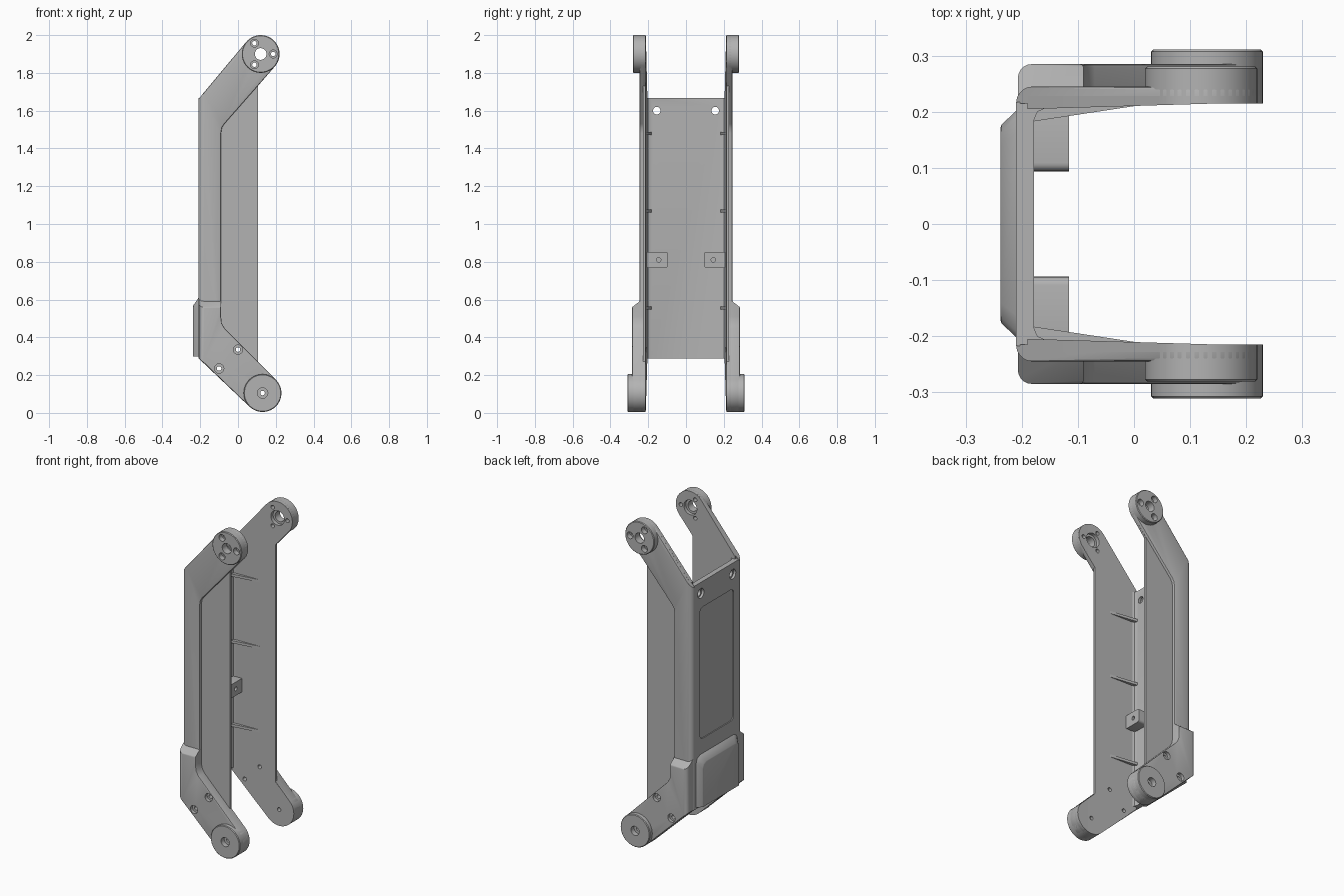
import bpy, bmesh, math

cube = bpy.data.objects.get("Cube")
if cube:
    bpy.data.objects.remove(cube, do_unlink=True)

metal = bpy.data.materials.new("satin grey")
metal.use_nodes = True
GREY = (0.45, 0.45, 0.45, 1)
metal.diffuse_color = GREY
metal.node_tree.nodes["Principled BSDF"].inputs["Base Color"].default_value = GREY

UPPER, LOWER, R = (0.12, 1.9), (0.13, 0.105), 0.1
AXES = {'x': lambda u, v, w: (w, u, v),
        'y': lambda u, v, w: (u, w, v),
        'z': lambda u, v, w: (u, v, w)}
parts = []


def arc(c, r, a0, a1, n=20):
    """Points on an arc, degrees."""
    angles = [math.radians(a0 + (a1 - a0) * i / n) for i in range(n + 1)]
    return [(c[0] + r * math.cos(a), c[1] + r * math.sin(a)) for a in angles]


def circle(c, r, n=40):
    return arc(c, r, 0, 360, n)[:-1]


def rounded(u, v, r):
    """Rounded rectangle from ranges u and v."""
    pts = []
    for cu, cv, a in ((u[1] - r, v[1] - r, 0), (u[0] + r, v[1] - r, 90),
                      (u[0] + r, v[0] + r, 180), (u[1] - r, v[0] + r, 270)):
        pts += arc((cu, cv), r, a, a + 90, 5)
    return pts


def loft(bm, axis, rings):
    """Capped solid through rings of (outline, offset)."""
    loops = [[bm.verts.new(AXES[axis](u, v, w)) for u, v in pts] for pts, w in rings]
    bm.faces.new(loops[0])
    bm.faces.new(loops[-1])
    for a, b in zip(loops, loops[1:]):
        for i in range(len(a)):
            j = (i + 1) % len(a)
            bm.faces.new((a[i], a[j], b[j], b[i]))
    return loops


def finish(bm, name, side=1):
    for v in bm.verts:
        v.co.y *= side
    bmesh.ops.recalc_face_normals(bm, faces=bm.faces)
    mesh = bpy.data.meshes.new(name)
    bm.to_mesh(mesh)
    bm.free()
    mesh.materials.append(metal)
    ob = bpy.data.objects.new(name, mesh)
    bpy.context.collection.objects.link(ob)
    return ob


def soften_cap(bm, y, width):
    """Bevel the sharp rim of the cap at height y."""
    bm.normal_update()
    rim = [e for e in bm.edges if all(abs(v.co.y - y) < 1e-4 for v in e.verts)
           and len(e.link_faces) == 2 and e.calc_face_angle(0) > 0.8]
    bmesh.ops.bevel(bm, geom=rim, offset=width, segments=2, profile=0.5, affect='EDGES')


def round_back(bm, y, width):
    """Round the long rear corner of a side part."""
    edges = [e for e in bm.edges if all(abs(v.co.y - y) < 1e-4 and v.co.x < -0.2
                                        for v in e.verts)]
    bmesh.ops.bevel(bm, geom=edges, offset=width, segments=5, profile=0.5, affect='EDGES')


def cut(objects, cutter):
    for ob in objects:
        mod = ob.modifiers.new("cut", 'BOOLEAN')
        mod.operation, mod.solver, mod.object = 'DIFFERENCE', 'EXACT', cutter
    bpy.context.view_layer.update()
    dg = bpy.context.evaluated_depsgraph_get()
    for ob in objects:
        mesh = bpy.data.meshes.new_from_object(ob.evaluated_get(dg))
        ob.modifiers.clear()
        ob.data = mesh
    bpy.data.objects.remove(cutter, do_unlink=True)


# Shared outlines of the side arms, in x and z
top_end = arc(UPPER, R, 140, -40)
low_end = arc(LOWER, R, 45, -135)
wall_shape = [(-0.19, 0.275), (-0.19, 1.685)] + top_end + [(0.105, 1.73), (0.105, 0.27)] + low_end
inner_bend = [(-0.09, 0.51), (-0.086, 0.475), (-0.07, 0.447)]
band_shape = ([(-0.21, 0.29), (-0.21, 1.66)] + top_end
              + [(-0.072, 1.53), (-0.085, 1.51), (-0.09, 1.48)] + inner_bend + low_end)
thick_shape = [(-0.207, 0.29), (-0.207, 0.61), (-0.09, 0.61)] + inner_bend + low_end

for side, label in ((1, "back"), (-1, "front")):
    # Thin web with a slightly drafted inner face
    bm = bmesh.new()
    inner, outer = loft(bm, 'y', [(wall_shape, 0.205), (wall_shape, 0.228)])
    for v in inner:
        v.co.y += 0.03 * (v.co.x + 0.18)
    wall = finish(bm, label + "_side_web", side)

    # Raised band along the rear edge and both arms
    bm = bmesh.new()
    loft(bm, 'y', [(band_shape, 0.215), (band_shape, 0.245)])
    round_back(bm, 0.245, 0.029)
    soften_cap(bm, 0.245, 0.006)
    band = finish(bm, label + "_side_band", side)

    # Thick lower arm, sloping in at its top
    bm = bmesh.new()
    _, cap = loft(bm, 'y', [(thick_shape, 0.22), (thick_shape, 0.285)])
    for v in cap:
        if v.co.z > 0.6:
            v.co.z = 0.56
    round_back(bm, 0.285, 0.025)
    soften_cap(bm, 0.285, 0.006)
    arm = finish(bm, label + "_lower_arm", side)

    # Round pivot bosses
    bosses = []
    for name, c, y in (("upper", UPPER, 0.281), ("lower", LOWER, 0.311)):
        bm = bmesh.new()
        loft(bm, 'y', [(circle(c, R), 0.22), (circle(c, R), y - 0.004),
                       (circle(c, R - 0.004), y)])
        bosses.append(finish(bm, label + "_" + name + "_boss", side))

    # Pivot and screw holes with counterbores
    bm = bmesh.new()
    loft(bm, 'y', [(circle(UPPER, 0.045), 0.15), (circle(UPPER, 0.045), 0.235),
                   (circle(UPPER, 0.031), 0.235), (circle(UPPER, 0.031), 0.4)])
    screws = [(p, 0.021, 0.25) for p in arc(UPPER, 0.066, 0, 240, 2)]
    screws += [((0.0, 0.335), 0.025, 0.265), ((-0.1, 0.235), 0.025, 0.265), (LOWER, 0.028, 0.28)]
    for c, r, y in screws:
        loft(bm, 'y', [(circle(c, 0.012, 20), 0.15), (circle(c, 0.012, 20), y),
                       (circle(c, r, 20), y), (circle(c, r, 20), 0.4)])
    cut([wall, band, arm] + bosses, finish(bm, "hole_cutter", side))
    parts += [wall, band, arm] + bosses

    # Tapered ribs in the inner corner
    for i, z in enumerate((0.555, 1.07, 1.48)):
        rib = [(-0.185, 0.182), (-0.185, 0.212), (0.0, 0.216), (0.0, 0.21)]
        bm = bmesh.new()
        loft(bm, 'z', [(rib, z - 0.008), (rib, z + 0.008)])
        parts.append(finish(bm, f"{label}_rib_{i + 1}", side))

    # Mounting tab with a blind hole
    bm = bmesh.new()
    tab = rounded((0.094, 0.215), (0.768, 0.852), 0.015)
    loft(bm, 'x', [(tab, -0.19), (tab, -0.116)])
    tab = finish(bm, label + "_mounting_tab", side)
    bm = bmesh.new()
    hole = circle((0.145, 0.81), 0.012, 20)
    loft(bm, 'x', [(hole, -0.15), (hole, 0)])
    cut([tab], finish(bm, "tab_cutter", side))
    parts.append(tab)

# Rear plate with filleted inner corners
half = [(-0.21, 0.217), (-0.16, 0.217), (-0.16, 0.2055), (-0.172, 0.2), (-0.178, 0.186)]
profile = half + [(x, -y) for x, y in reversed(half)]
bm = bmesh.new()
loft(bm, 'z', [(profile, 0.288), (profile, 1.668)])
plate = finish(bm, "rear_plate")

# Plate holes and the shallow rear panel
bm = bmesh.new()
panel = rounded((-0.165, 0.165), (0.7, 1.51), 0.03)
loft(bm, 'x', [(panel, -0.3), (panel, -0.204)])
for y in (-0.155, 0.155):
    big, small = circle((y, 1.6), 0.03, 24), circle((y, 1.6), 0.02, 24)
    loft(bm, 'x', [(big, -0.3), (big, -0.195), (small, -0.195), (small, 0)])
cut([plate], finish(bm, "plate_cutter"))
parts.append(plate)

# Raised cover low on the rear, sloping at the top and sides
def cover(w, top, c):
    return [(-w, 0.298), (w, 0.298), (w, top - c), (w - c * 0.3, top - c * 0.3), (w - c, top),
            (c - w, top), (c * 0.3 - w, top - c * 0.3), (-w, top - c)]

bm = bmesh.new()
loft(bm, 'x', [(cover(0.205, 0.615, 0.04), -0.2), (cover(0.203, 0.61, 0.04), -0.209),
               (cover(0.177, 0.57, 0.035), -0.236), (cover(0.172, 0.565, 0.035), -0.238)])
parts.append(finish(bm, "rear_cover"))

# Smooth the round surfaces, keep edges crisp
for ob in bpy.context.view_layer.objects:
    ob.select_set(ob in parts)
bpy.context.view_layer.objects.active = plate
bpy.ops.object.shade_smooth_by_angle(angle=math.radians(30))
